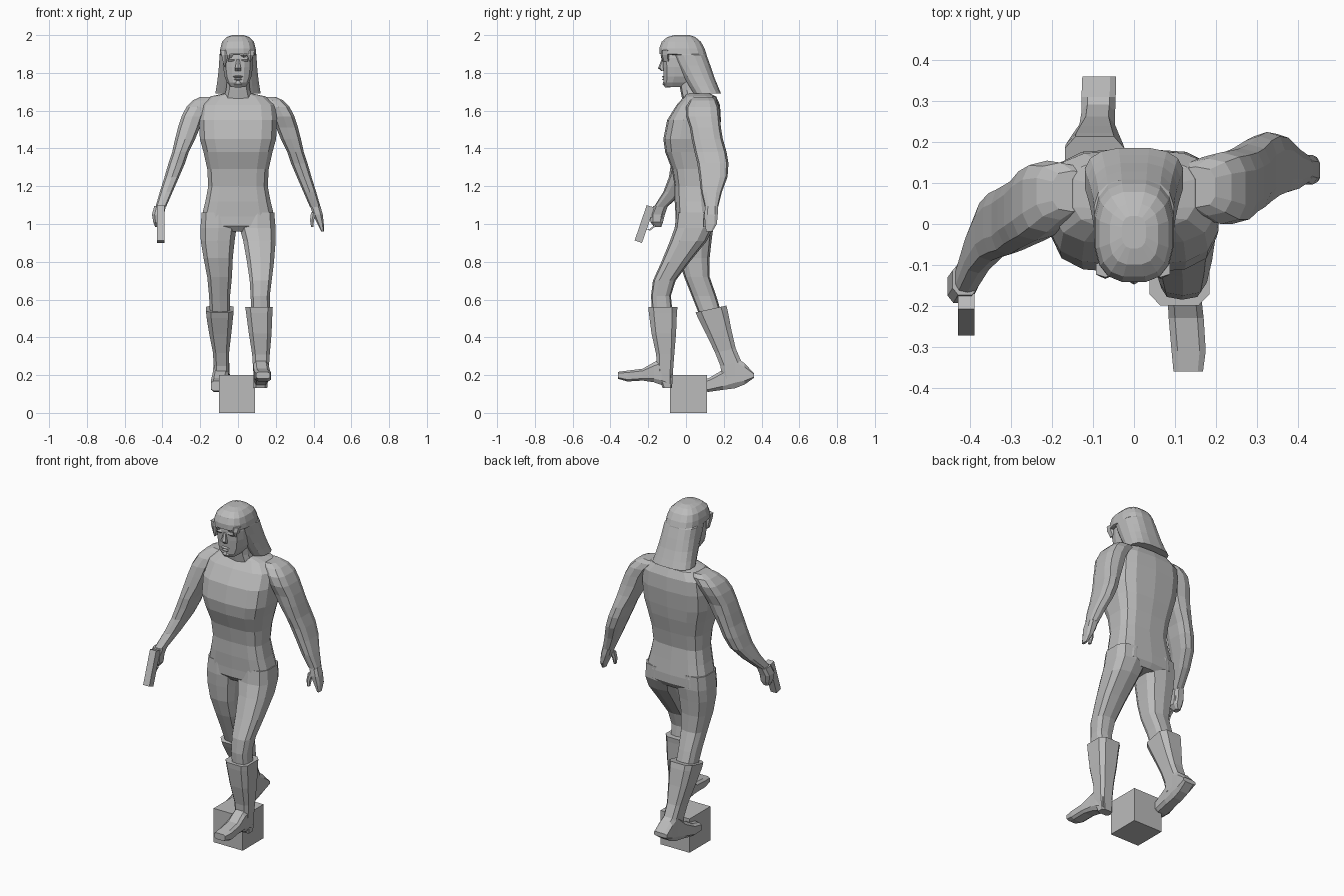
import bpy
import bmesh
from math import cos, sin, pi, copysign
from mathutils import Vector

CM = 0.01  # all part sizes below are in hundredths of a unit

default_cube = bpy.data.objects.get("Cube")
if default_cube:
    bpy.data.objects.remove(default_cube, do_unlink=True)

grey = bpy.data.materials.new("plain grey")
grey.use_nodes = True
grey_colour = (0.5, 0.5, 0.5, 1)
grey.diffuse_color = grey_colour
grey.node_tree.nodes["Principled BSDF"].inputs["Base Color"].default_value = grey_colour


def finish(name, bm):
    """Turn a bmesh into a flat shaded grey object."""
    bmesh.ops.recalc_face_normals(bm, faces=bm.faces)
    mesh = bpy.data.meshes.new(name)
    bm.to_mesh(mesh)
    bm.free()
    mesh.materials.append(grey)
    obj = bpy.data.objects.new(name, mesh)
    bpy.context.collection.objects.link(obj)
    return obj


def ring_points(low_u, high_u, low_v, high_v, sides, squareness):
    """Rounded rectangle that fills the given bounds."""
    points = []
    for i in range(sides):
        angle = 2 * pi * (i + 0.5) / sides
        c, s = cos(angle), sin(angle)
        u = copysign(abs(c) ** squareness, c)
        v = copysign(abs(s) ** squareness, s)
        points.append(((low_u + high_u + u * (high_u - low_u)) / 2,
                       (low_v + high_v + v * (high_v - low_v)) / 2))
    return points


def loft(name, sections, sides=10, squareness=0.65, along="z", tilt=0):
    """Skin over sections of (position, low u, high u, low v, high v)."""
    bm = bmesh.new()
    rings = []
    for position, *bounds in sections:
        ring = []
        middle = (bounds[2] + bounds[3]) / 2
        for u, v in ring_points(*bounds, sides, squareness):
            if along == "z":
                place = Vector((u, v, position + tilt * (v - middle)))
            else:
                place = Vector((u, position, v))
            ring.append(bm.verts.new(place * CM))
        rings.append(ring)
    for upper, lower in zip(rings, rings[1:]):
        for i in range(sides):
            j = (i + 1) % sides
            bm.faces.new((upper[i], upper[j], lower[j], lower[i]))
    bm.faces.new(rings[0])
    bm.faces.new(rings[-1])
    return finish(name, bm)


def extrude_side(name, outline, low_x, high_x):
    """Extrude a side outline of (y, z) points across x."""
    bm = bmesh.new()
    face = bm.faces.new([bm.verts.new(Vector((low_x, y, z)) * CM) for y, z in outline])
    grown = bmesh.ops.extrude_face_region(bm, geom=[face])
    moved = [v for v in grown["geom"] if isinstance(v, bmesh.types.BMVert)]
    bmesh.ops.translate(bm, verts=moved, vec=((high_x - low_x) * CM, 0, 0))
    return finish(name, bm)


def symmetric(rows):
    """Expand (z, half width, low y, high y) into full sections."""
    return [(z, -half, half, front, back) for z, half, front, back in rows]


# Support block between the feet
extrude_side("support_block", [(-8.5, 0), (11, 0), (11, 20), (-8.5, 20)], -10, 9)

# Torso from neck base to crotch
loft("torso", symmetric([
    (169, 8, 0, 13), (167.5, 15, -1, 16), (163, 20, -5, 18),
    (155, 21, -10, 18.5), (145, 20.5, -12, 17.5), (138, 18.5, -11, 16.5),
    (129, 16.5, -7.5, 14.5), (120, 16, -6, 13), (112, 17.5, -6, 14),
    (104, 19.5, -5.5, 15), (99, 20, -5.5, 15), (96, 16, -3, 13),
]), sides=14, squareness=0.6)
loft("neck", symmetric([(178, 6, -4, 9), (171, 6.5, -3, 10), (166, 8, -2, 12)]))

# Head, face and hair
loft("head", symmetric([
    (194, 7, -12, 9), (188, 8, -12.5, 9), (183, 8, -12.3, 9), (178, 7.3, -12, 8),
    (175, 6, -12, 5), (172.5, 4, -11, 2),
]), sides=12)
loft("nose", symmetric([(187, 0.8, -13, -10), (182.5, 1.7, -14.8, -10),
                        (181, 1.6, -13, -10)]), sides=6)
for name, height, half, front in (("upper_lip", 178, 2.8, -12.9), ("lower_lip", 176.6, 2.3, -12.8)):
    loft(name, symmetric([(height + 0.6, half - 1, front + 1, -10), (height, half, front, -10),
                          (height - 0.6, half - 1, front + 1, -10)]), sides=8)
loft("chin", symmetric([(175.5, 1.5, -12, -8), (174, 2.5, -12.6, -8), (172.3, 2, -11, -8)]), sides=8)
for side, label in ((1, "left"), (-1, "right")):
    loft(label + "_brow", [(z, side * 3.6 - 2, side * 3.6 + 2, front, -10)
                           for z, front in ((188, -12.4), (187, -13), (186, -12.2))], sides=6)

loft("hair", symmetric([
    (200, 3, -6, 2), (199, 6, -10, 5), (196.5, 8.5, -13, 8), (193, 9.5, -14.3, 10),
    (190, 9.8, -14.3, 11), (189.5, 9.9, -8, 11), (184, 10.2, -5.5, 13),
    (178, 10.8, -2, 15), (173, 11.5, 1, 17), (169, 12.2, 3.5, 18.7),
]), sides=16, squareness=0.72)
for x, tip in ((-7, 183), (-4.5, 186.5), (3, 188), (6.5, 186)):
    loft("fringe_lock", [(192, x - 2.5, x + 2.5, -13, -9),
                         (189.5, x - 2, x + 2, -13.4, -9),
                         (tip, x - 0.3, x + 0.3, -12.2, -9)], sides=6)

# Arms share one shape; the right one swings forward by the last column
arm_rows = [
    (167.3, 10, 20, 4, 14, 1), (165.5, 12, 24, 2, 16, 1), (162, 15, 27.5, 0, 17.5, 2),
    (157, 18, 30, 0, 18, 4), (151, 20, 32, 2, 18.5, 7), (145, 22.5, 33.5, 3, 19.5, 9),
    (138, 26, 35, 4.5, 21.5, 12), (132, 28, 37, 6, 22.5, 14), (125, 31, 39, 7, 22, 16),
    (117, 34.5, 41.5, 8, 19, 20), (109, 38, 43.8, 10, 17, 27),
]
loft("left_arm", [row[:5] for row in arm_rows])
loft("right_arm", [(z, -high, -low, front - swing, back - swing)
                   for z, low, high, front, back, swing in arm_rows])

# Hands: left hangs open, right holds the pistol
loft("left_hand", [(109.5, 38, 43.8, 10, 17), (105, 39.5, 45, 9.5, 17),
                   (100, 42, 45.5, 10, 16.5), (96, 44, 45.5, 10.5, 14)], sides=8)
loft("left_thumb", [(106, 38.5, 41.5, 9.5, 13), (102, 38, 40.3, 9, 12),
                    (98.5, 38.6, 40, 9, 11)], sides=6)
loft("right_hand", [(109.5, -44.5, -38, -17.5, -9.5), (105, -45.7, -39, -19.5, -11),
                    (101, -45, -39, -19, -12), (98.5, -44, -41, -17, -13)], sides=8)

# Pistol pointing down and forward
extrude_side("pistol_slide", [(-20.8, 110), (-16.8, 108.7), (-23.3, 90), (-27.2, 91.3)], -43, -39)
extrude_side("pistol_grip", [(-18, 109), (-12, 106), (-13, 102), (-20, 104)], -42.5, -39.5)
guard_outer = [(-19.5, 102), (-16.5, 101.5), (-16.5, 98.5), (-19, 96.5), (-21.5, 97.5)]
for start, end in zip(guard_outer, guard_outer[1:]):
    (y, z), (next_y, next_z) = start, end
    extrude_side("trigger_guard", [(y, z), (next_y, next_z), (next_y - 0.6, next_z + 0.6),
                                   (y - 0.6, z + 0.6)], -41.7, -40.3)

# Left leg steps forward, right leg trails behind
loft("left_leg", [
    (106, 1, 19.5, -5, 14.5), (98, 0.5, 20.2, -6, 14.5), (91, 2.5, 20.2, -8.5, 11),
    (80, 4.5, 19.3, -13, 2), (70, 6, 18, -17.5, -5.5), (62, 6.5, 17, -18.5, -8),
    (52, 7, 17, -18, -7),
])
loft("right_leg", [
    (106, -19.5, -1, -5, 14.5), (98, -20.2, -0.5, -5.5, 14.5), (91, -20, -1.5, -5, 13.5),
    (82, -18.5, -2.5, -4, 12.5), (72, -16.5, -3, -1, 12.5), (62, -15.5, -4, 3, 16),
    (52, -15, -4, 7, 19),
])

# Boots: flared shaft plus a foot lofted from heel to toe
loft("left_boot", [
    (56, 3.5, 18.7, -20.2, -4.2), (53, 4, 18.5, -20, -4.5), (42, 5.5, 18, -18.5, -5),
    (31, 7.3, 17, -16, -6), (21, 8, 16.3, -15.5, -6.8), (13.2, 8, 15.6, -12.5, -7.3),
], sides=8, squareness=0.5)
loft("left_foot", [
    (-7.5, 8.3, 15.5, 13.2, 22), (-13, 8, 16.3, 14.5, 29), (-17, 8, 16.5, 16, 27),
    (-23, 8.3, 17.2, 17, 23.5), (-31, 9, 17.7, 16.5, 22.5), (-36, 9.5, 17, 18, 21.8),
], sides=8, squareness=0.5, along="y")

loft("right_boot", [
    (55, -17.2, -2, 4.7, 21.7), (52, -17, -2.3, 6, 22.5), (43, -15.5, -3.3, 10.5, 24.2),
    (33, -13.5, -4.5, 15.2, 26.5), (26, -13, -4.5, 18, 29.5),
    (19, -13, -4.5, 19, 32.5),
], sides=8, squareness=0.5, tilt=0.22)
loft("right_foot", [
    (36, -12.8, -4.2, 18.5, 21), (31, -13, -4.3, 14.8, 26.5), (26, -13, -4.5, 12.7, 30),
    (19.5, -13.6, -4.8, 12, 23), (12, -14.6, -5.3, 11, 18.5),
    (6, -14.5, -6, 11.5, 17),
], sides=8, squareness=0.5, along="y")
